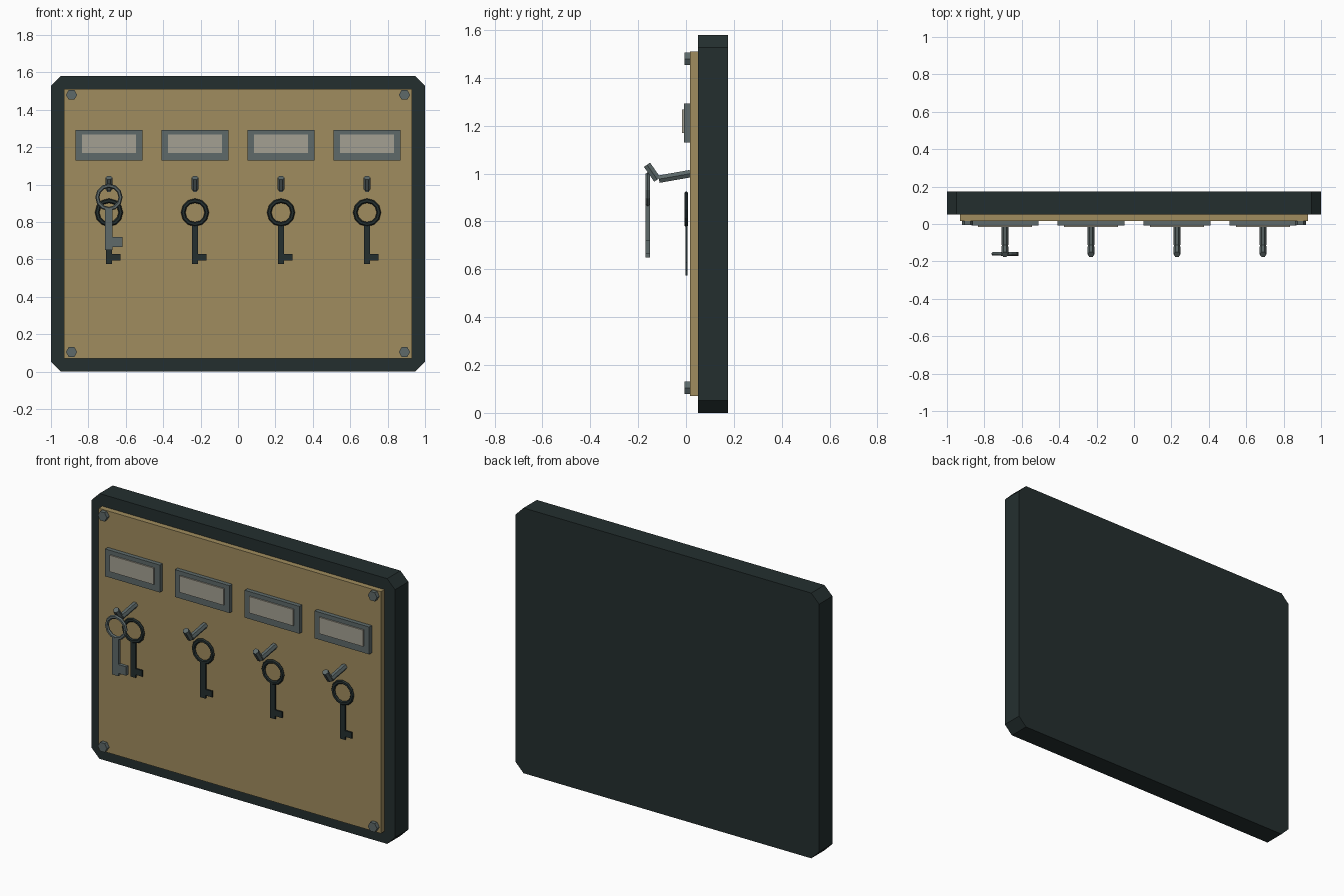
import bpy, bmesh, math
from mathutils import Vector

if "Cube" in bpy.data.objects:
    bpy.data.objects.remove(bpy.data.objects["Cube"])


def material(name, rgb):
    m = bpy.data.materials.new(name)
    lin = [((c / 255 + 0.055) / 1.055) ** 2.4 for c in rgb]
    m.diffuse_color = (*lin, 1)
    m.use_nodes = True
    m.node_tree.nodes["Principled BSDF"].inputs["Base Color"].default_value = m.diffuse_color
    return m


DARK = material("dark_green_grey", (36, 47, 47))
TAN = material("tan_board", (160, 140, 94))
METAL = material("grey_metal", (94, 106, 106))
PAPER = material("label_paper", (164, 160, 146))


def finish(name, bm, mat):
    bmesh.ops.recalc_face_normals(bm, faces=bm.faces)
    me = bpy.data.meshes.new(name)
    bm.to_mesh(me)
    bm.free()
    me.materials.append(mat)
    ob = bpy.data.objects.new(name, me)
    bpy.context.collection.objects.link(ob)
    return ob


def prism(name, pts, y0, y1, mat):
    """Extrude an x-z outline from y0 to y1."""
    bm = bmesh.new()
    a = [bm.verts.new((x, y0, z)) for x, z in pts]
    b = [bm.verts.new((x, y1, z)) for x, z in pts]
    bm.faces.new(a)
    bm.faces.new(b[::-1])
    for i in range(len(pts)):
        j = (i + 1) % len(pts)
        bm.faces.new((a[i], a[j], b[j], b[i]))
    return finish(name, bm, mat)


def box(name, x0, x1, y0, y1, z0, z1, mat):
    return prism(name, [(x0, z0), (x1, z0), (x1, z1), (x0, z1)], y0, y1, mat)


def hook(name, x, segments, r, mat):
    """Separate hexagonal rods between pairs of (y, z) points."""
    bm = bmesh.new()
    for (ya, za), (yb, zb) in segments:
        p, q = Vector((x, ya, za)), Vector((x, yb, zb))
        u = Vector((1, 0, 0))
        w = (q - p).normalized().cross(u)
        rings = []
        for c in (p, q):
            rings.append([bm.verts.new(c + u * r * math.cos(k * math.pi / 3) + w * r * math.sin(k * math.pi / 3))
                          for k in range(6)])
        a, b = rings
        bm.faces.new(a)
        bm.faces.new(b[::-1])
        for i in range(6):
            j = (i + 1) % 6
            bm.faces.new((a[i], a[j], b[j], b[i]))
    return finish(name, bm, mat)


def ring(name, x, y, z, major, minor, depth, mat, n=12, m=6):
    """Low-poly ring facing the front."""
    bm = bmesh.new()
    vs = []
    for i in range(n):
        t = 2 * math.pi * i / n
        row = []
        for k in range(m):
            p = 2 * math.pi * k / m
            rad = major + minor * math.cos(p)
            row.append(bm.verts.new((x + rad * math.cos(t), y + depth * math.sin(p), z + rad * math.sin(t))))
        vs.append(row)
    for i in range(n):
        for k in range(m):
            i2, k2 = (i + 1) % n, (k + 1) % m
            bm.faces.new((vs[i][k], vs[i2][k], vs[i2][k2], vs[i][k2]))
    return finish(name, bm, mat)


def key_blade(name, x, w, z_top, z_bot, bit_x, bit0, bit1, y0, y1, mat):
    """Shaft with one tooth on its right."""
    pts = [(-w, z_bot), (w, z_bot), (w, bit0), (bit_x, bit0), (bit_x, bit1), (w, bit1), (w, z_top), (-w, z_top)]
    return prism(name, [(x + px, pz) for px, pz in pts], y0, y1, mat)


# backing case with clipped corners, and the board on it
c, H = 0.052, 1.58
prism("backing_case", [(-1 + c, 0), (1 - c, 0), (1, c), (1, H - c), (1 - c, H), (-1 + c, H), (-1, H - c), (-1, c)],
      0.05, 0.175, DARK)
box("key_board", -0.93, 0.93, 0.017, 0.055, 0.07, 1.51, TAN)

# corner bolts
for sx in (-1, 1):
    for z in (0.105, 1.48):
        prism("corner_bolt", [(sx * 0.89 + 0.03 * math.cos(k * math.pi / 3), z + 0.03 * math.sin(k * math.pi / 3))
                              for k in range(6)], -0.006, 0.018, METAL)

# label holder, hook and painted key shape at each station
for x in (-0.69, -0.23, 0.23, 0.69):
    box("label_frame", x - 0.18, x + 0.18, -0.008, 0.018, 1.13, 1.293, METAL)
    box("label_card", x - 0.145, x + 0.145, -0.016, -0.007, 1.17, 1.268, PAPER)
    hook("hook", x, [((0.018, 1.0), (-0.113, 0.977)), ((-0.12, 0.975), (-0.163, 1.037))], 0.018, METAL)
    ring("key_shape_ring", x, 0.001, 0.851, 0.063, 0.012, 0.009, DARK)
    key_blade("key_shape_blade", x, 0.017, 0.79, 0.575, 0.061, 0.594, 0.63, -0.003, 0.006, DARK)

# key hanging on the first hook
ring("hanging_key_ring", -0.69, -0.16, 0.932, 0.062, 0.011, 0.011, METAL)
key_blade("hanging_key_blade", -0.69, 0.02, 0.872, 0.65, 0.072, 0.667, 0.72, -0.17, -0.15, METAL)
